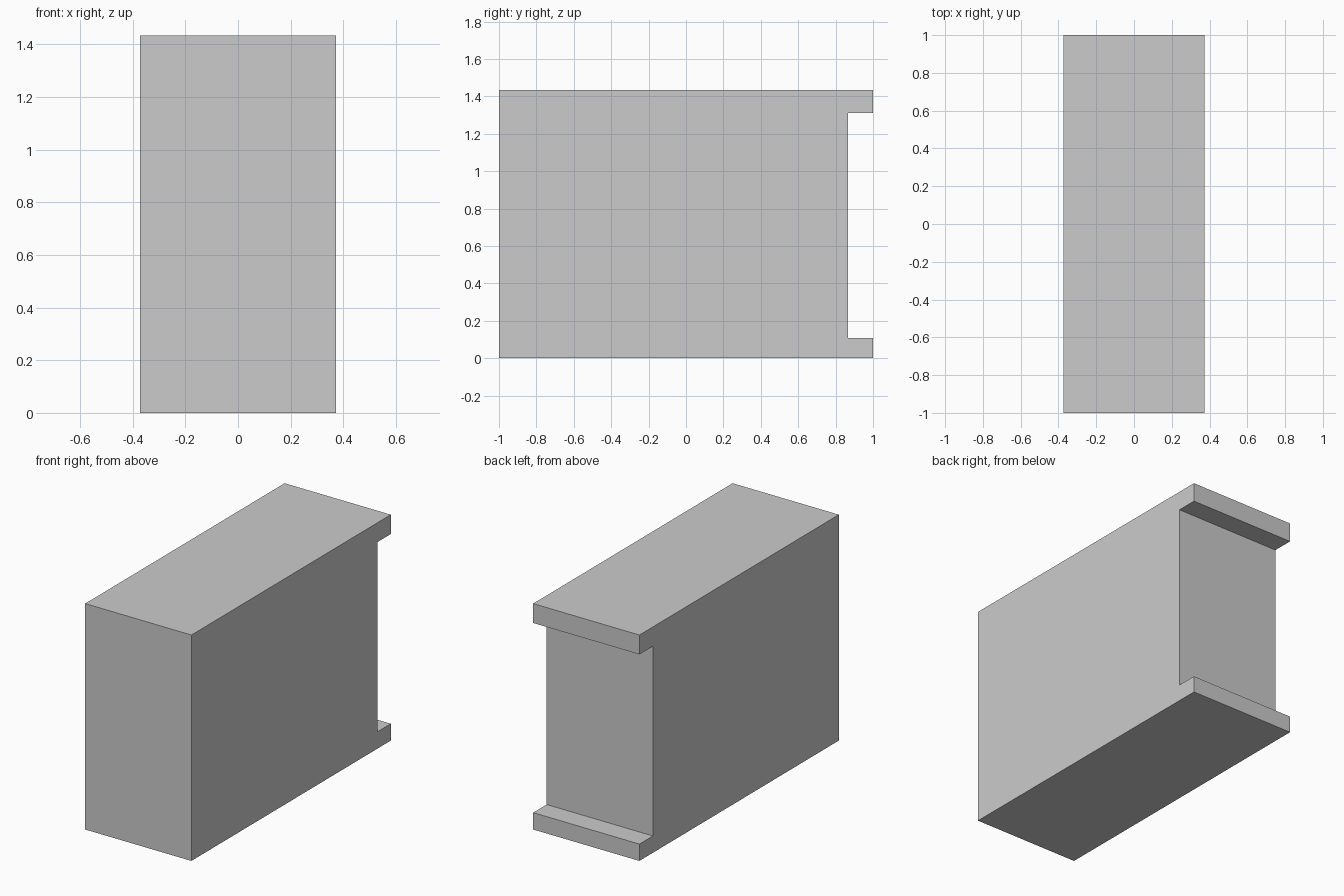
import bpy, bmesh

if "Cube" in bpy.data.objects:
    bpy.data.objects.remove(bpy.data.objects["Cube"])

HALF_W = 0.373
TOP = 1.434

# Side profile (y, z): solid block with a recess between top and bottom lips
profile = [(-1, 0), (1, 0), (1, 0.107), (0.865, 0.107),
           (0.865, 1.311), (1, 1.311), (1, TOP), (-1, TOP)]

# Extrude the profile across the width
bm = bmesh.new()
face = bm.faces.new([bm.verts.new((-HALF_W, y, z)) for y, z in profile])
result = bmesh.ops.extrude_face_region(bm, geom=[face])
moved = [v for v in result["geom"] if isinstance(v, bmesh.types.BMVert)]
bmesh.ops.translate(bm, verts=moved, vec=(2 * HALF_W, 0, 0))
if face.is_valid and len(bm.faces) < len(profile) + 2:
    bm.faces.new(face.verts)
bmesh.ops.recalc_face_normals(bm, faces=bm.faces)

mesh = bpy.data.meshes.new("recessed_block")
bm.to_mesh(mesh)
bm.free()
bpy.context.collection.objects.link(bpy.data.objects.new("recessed_block", mesh))
